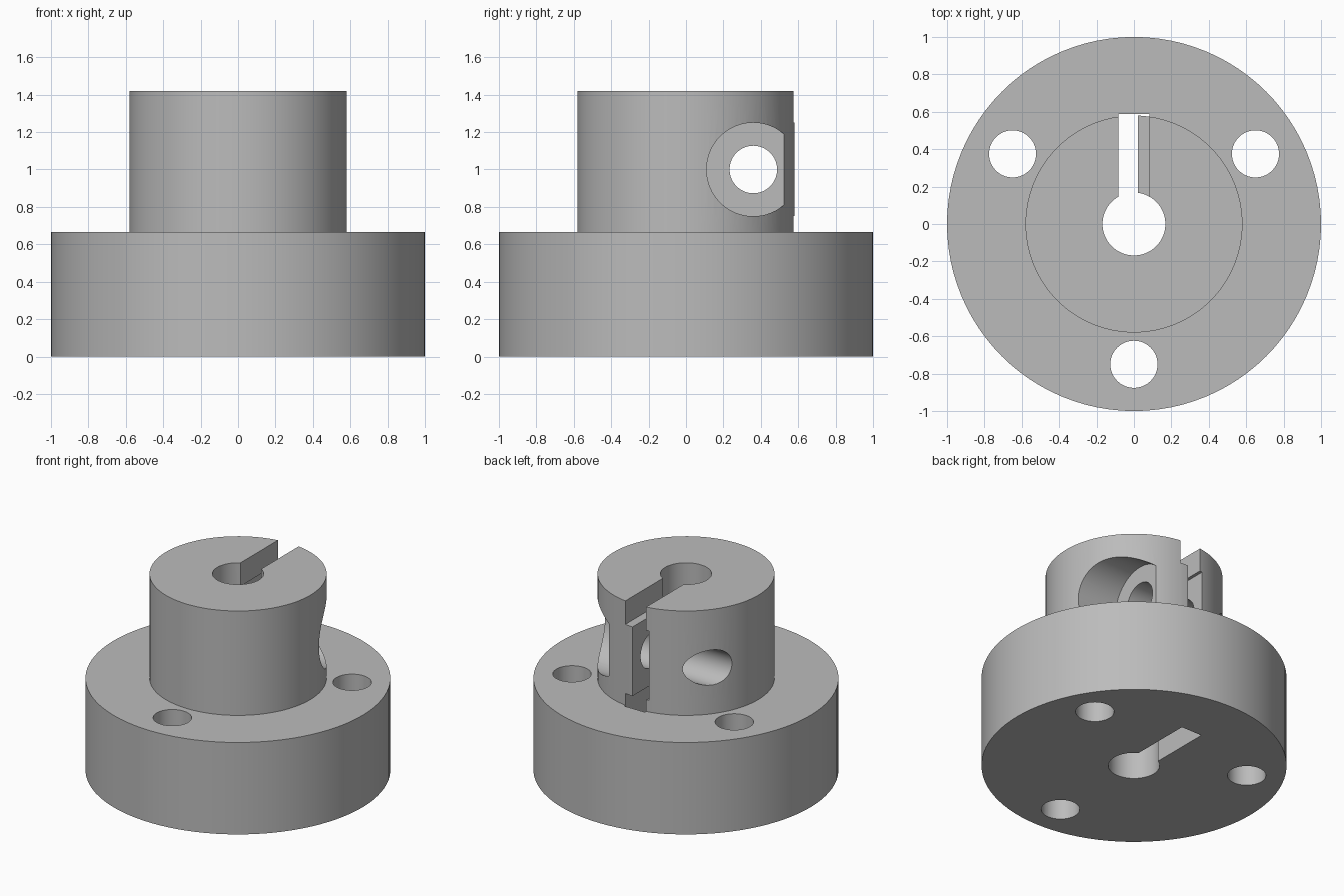
import bpy
import bmesh
import math
from mathutils import Matrix, Vector

cube = bpy.data.objects.get("Cube")
if cube:
    bpy.data.objects.remove(cube, do_unlink=True)

SEGMENTS = 96
FLANGE_R, FLANGE_H = 1.0, 0.665
HUB_R, HUB_TOP = 0.58, 1.42
BORE_R = 0.168
SCREW_Y, SCREW_Z = 0.36, 1.0

# Plain grey for the whole part
grey = bpy.data.materials.new("plain grey")
grey.use_nodes = True
colour = (0.5, 0.5, 0.5, 1)
grey.diffuse_color = colour
grey.node_tree.nodes["Principled BSDF"].inputs["Base Color"].default_value = colour


def add_object(name, bm):
    bmesh.ops.recalc_face_normals(bm, faces=bm.faces)
    mesh = bpy.data.meshes.new(name)
    bm.to_mesh(mesh)
    bm.free()
    mesh.materials.append(grey)
    obj = bpy.data.objects.new(name, mesh)
    bpy.context.collection.objects.link(obj)
    return obj


def cylinder(name, radius, start, end, segments=64):
    start, end = Vector(start), Vector(end)
    axis = end - start
    turn = axis.to_track_quat("Z", "Y").to_matrix().to_4x4()
    bm = bmesh.new()
    bmesh.ops.create_cone(bm, cap_ends=True, segments=segments,
                          radius1=radius, radius2=radius, depth=axis.length,
                          matrix=Matrix.Translation((start + end) / 2) @ turn)
    return add_object(name, bm)


def box(name, low, high):
    low, high = Vector(low), Vector(high)
    bm = bmesh.new()
    bmesh.ops.create_cube(bm, size=1, matrix=Matrix.Translation((low + high) / 2)
                          @ Matrix.Diagonal((high - low).to_4d()))
    return add_object(name, bm)


# Flange and hub turned from one stepped profile around the bore
profile = [(BORE_R, 0), (FLANGE_R, 0), (FLANGE_R, FLANGE_H),
           (HUB_R, FLANGE_H), (HUB_R, HUB_TOP), (BORE_R, HUB_TOP)]
bm = bmesh.new()
verts = [bm.verts.new((r, 0, z)) for r, z in profile]
edges = [bm.edges.new((v, verts[(i + 1) % len(verts)])) for i, v in enumerate(verts)]
bmesh.ops.spin(bm, geom=verts + edges, axis=(0, 0, 1), cent=(0, 0, 0),
               angle=math.tau, steps=SEGMENTS, use_merge=True)
bmesh.ops.remove_doubles(bm, verts=bm.verts, dist=0.0001)
body = add_object("flanged_clamp_hub", bm)

cutters = []

# Three mounting holes through the flange
for i in range(3):
    angle = math.radians(-90 + 120 * i)
    x, y = 0.75 * math.cos(angle), 0.75 * math.sin(angle)
    cutters.append(cylinder("mounting_hole", 0.126, (x, y, -0.1), (x, y, 0.8)))

# Clamping slot, stepped sideways along the middle of the hub
low_z, high_z = SCREW_Z - 0.25, SCREW_Z + 0.25
cutters.append(box("lower_slot", (-0.083, 0.1, -0.1), (0.083, 0.588, low_z)))
cutters.append(box("middle_slot", (-0.105, 0.13, low_z - 0.001), (0.022, 0.7, high_z + 0.001)))
cutters.append(box("upper_slot", (-0.083, 0.1, high_z), (0.083, 0.7, 1.6)))

# Clamp screw hole and its counterbore
cutters.append(cylinder("screw_hole", 0.127, (-1, SCREW_Y, SCREW_Z), (1, SCREW_Y, SCREW_Z)))
cutters.append(cylinder("counterbore", 0.25, (0.25, SCREW_Y, SCREW_Z), (1, SCREW_Y, SCREW_Z)))

for cutter in cutters:
    cutter.hide_render = True
    cut = body.modifiers.new(cutter.name, "BOOLEAN")
    cut.operation = "DIFFERENCE"
    cut.solver = "EXACT"
    cut.object = cutter

# Make the cuts permanent and drop the cutters
bpy.context.view_layer.update()
evaluated = body.evaluated_get(bpy.context.evaluated_depsgraph_get())
finished = bpy.data.meshes.new_from_object(evaluated)
body.modifiers.clear()
body.data = finished
finished.materials.clear()
finished.materials.append(grey)
for cutter in cutters:
    bpy.data.objects.remove(cutter, do_unlink=True)

# Smooth round walls with crisp edges
bpy.ops.object.select_all(action="DESELECT")
body.select_set(True)
bpy.context.view_layer.objects.active = body
bpy.ops.object.shade_smooth_by_angle(angle=math.radians(30))
